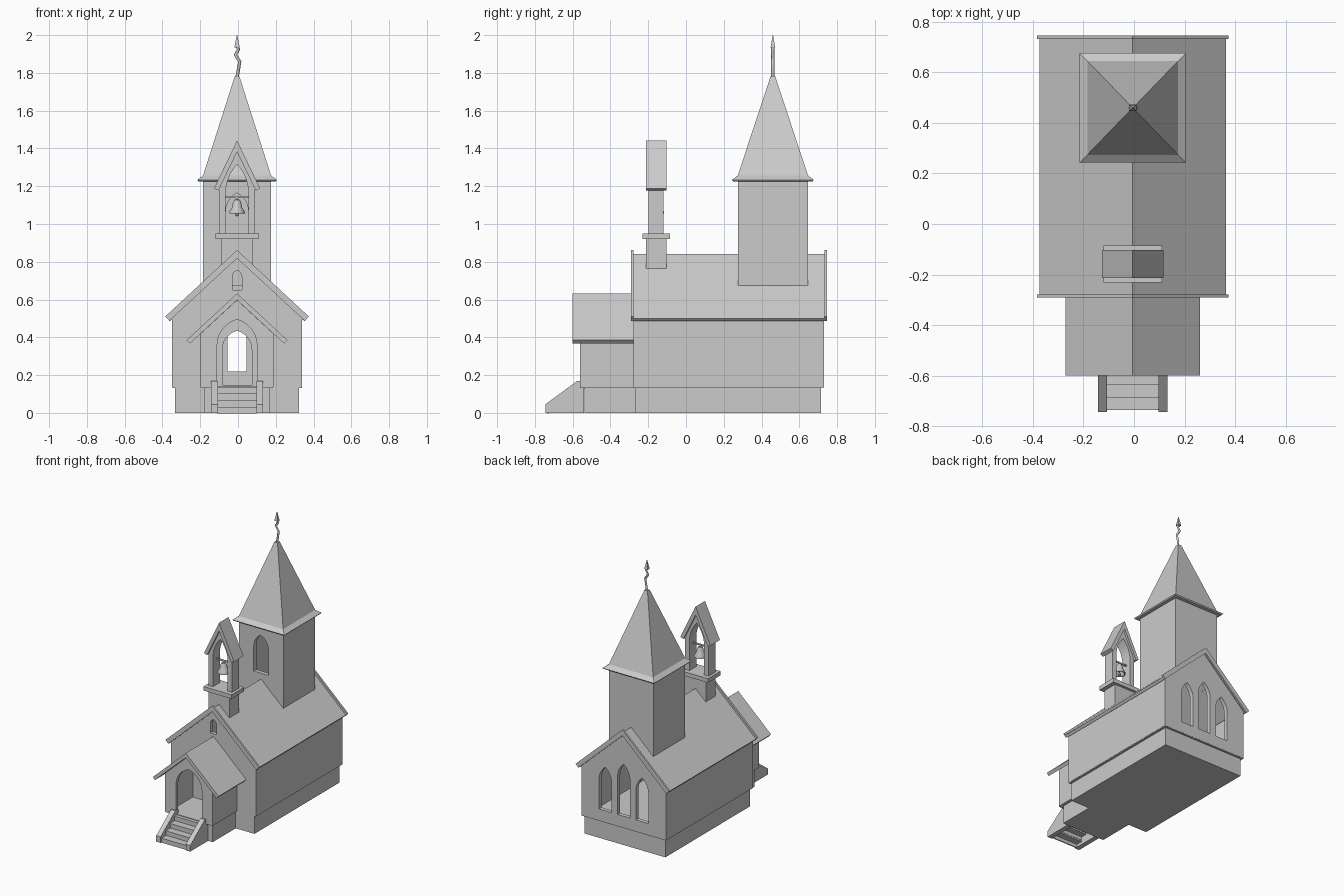
import bpy, bmesh, math
from mathutils import Vector

if "Cube" in bpy.data.objects:
    bpy.data.objects.remove(bpy.data.objects["Cube"])

CX = -0.005          # building centre line
FLOOR = 0.137


def finish(name, bm):
    bmesh.ops.remove_doubles(bm, verts=bm.verts, dist=1e-5)
    bmesh.ops.recalc_face_normals(bm, faces=bm.faces)
    me = bpy.data.meshes.new(name)
    bm.to_mesh(me)
    bm.free()
    ob = bpy.data.objects.new(name, me)
    bpy.context.collection.objects.link(ob)
    return ob


def prism(name, outline, a, b, holes=(), axis='y'):
    """Extrude an outline (with holes) along y (points are x,z) or x (points are y,z)."""
    at = (lambda p: (CX + p[0], a, p[1])) if axis == 'y' else (lambda p: (a, p[0], p[1]))
    n = Vector((0, 1, 0)) if axis == 'y' else Vector((1, 0, 0))
    bm = bmesh.new()
    edges = []
    for loop in [outline, *holes]:
        vs = [bm.verts.new(at(p)) for p in loop]
        edges += [bm.edges.new((vs[i - 1], vs[i])) for i in range(len(vs))]
    bmesh.ops.triangle_fill(bm, edges=edges, use_beauty=True, normal=n)
    ext = bmesh.ops.extrude_face_region(bm, geom=bm.faces[:], use_keep_orig=True)
    moved = [v for v in ext['geom'] if isinstance(v, bmesh.types.BMVert)]
    bmesh.ops.translate(bm, verts=moved, vec=n * (b - a))
    return finish(name, bm)


def frustum(name, cx, cy, z0, z1, bottom, top=None):
    """Box or tapered box given half sizes at the bottom and top."""
    bm = bmesh.new()
    rings = []
    for z, (hx, hy) in ((z0, bottom), (z1, top or bottom)):
        rings.append([bm.verts.new((cx + sx * hx, cy + sy * hy, z))
                      for sx, sy in ((-1, -1), (1, -1), (1, 1), (-1, 1))])
    bm.faces.new(rings[0])
    bm.faces.new(rings[1])
    for i in range(4):
        bm.faces.new((rings[0][i - 1], rings[0][i], rings[1][i], rings[1][i - 1]))
    return finish(name, bm)


def box(name, x0, x1, y0, y1, z0, z1):
    return frustum(name, (x0 + x1) / 2, (y0 + y1) / 2, z0, z1, ((x1 - x0) / 2, (y1 - y0) / 2))


def arch(c, w, z0, top, rise, n=6):
    """Pointed arch outline, half width w, from z0 up to top."""
    r = (w * w + rise * rise) / (2 * w)
    end = math.asin(min(1, rise / r))
    side = [(w - r + r * math.cos(end * i / n), top - rise + r * math.sin(end * i / n))
            for i in range(n + 1)]
    pts = [(w, z0)] + side + [(-x, z) for x, z in reversed(side[:-1])] + [(-w, z0)]
    return [(c + x, z) for x, z in pts]


def chevron(hw, apex, slope, t):
    """Roof cross-section with square-cut eaves."""
    k = math.hypot(1, slope)
    ze = apex - slope * hw
    xi, zi = hw - t * slope / k, ze - t / k
    return [(-hw, ze), (0, apex), (hw, ze), (xi, zi), (0, apex - t * k), (-xi, zi)]


def gable(hw, z0, apex, slope):
    ze = apex - slope * hw
    return [(-hw, z0), (hw, z0), (hw, ze), (0, apex), (-hw, ze)]


def lathe(name, profile, y):
    bm = bmesh.new()
    vs = [bm.verts.new((CX + r, y, z)) for r, z in profile]
    es = [bm.edges.new(p) for p in zip(vs, vs[1:])]
    bmesh.ops.spin(bm, geom=vs + es, cent=(CX, y, 0), axis=(0, 0, 1),
                   angle=math.tau, steps=16, use_duplicate=False)
    ob = finish(name, bm)
    bpy.ops.object.select_all(action='DESELECT')
    ob.select_set(True)
    bpy.context.view_layer.objects.active = ob
    bpy.ops.object.shade_smooth_by_angle(angle=math.radians(40))
    return ob


def side_walls(name, hw, y0, y1, z0, z1, t):
    for s, label in ((-1, 'left'), (1, 'right')):
        xs = sorted((CX + s * hw, CX + s * (hw - t)))
        box(f'{name}_{label}_wall', *xs, y0, y1, z0, z1)


# foundations
box('main_foundation', CX - .328, CX + .328, -.27, .715, 0, FLOOR)
box('porch_foundation', CX - .175, CX + .175, -.537, -.27, 0, FLOOR)
box('main_floor', CX - .343, CX + .343, -.277, .729, FLOOR - .004, FLOOR + .004)
box('porch_floor', CX - .19, CX + .19, -.562, -.277, FLOOR - .004, FLOOR + .004)

# nave: gable walls with openings, side walls, roof, gable trims
T = .03
nave = gable(.345, FLOOR, .815, .925)
prism('nave_front_wall', nave, -.278, -.278 + T,
      [arch(0, .078, FLOOR + .01, .435, .1), arch(0, .025, .65, .755, .035)])
prism('nave_back_wall', nave, .73 - T, .73,
      [arch(0, .05, .22, .60, .10)] + [arch(s * .15, .05, .22, .54, .10) for s in (-1, 1)])
side_walls('nave', .345, -.278 + T, .73 - T, FLOOR, .495, T)
prism('nave_roof', chevron(.369, .842, .925, .02), -.28, .735)
for label, y in (('front', -.292), ('back', .733)):
    prism(f'nave_{label}_gable_trim', chevron(.38, .862, .925, .032), y, y + .013)

# porch
prism('porch_front_wall', gable(.193, FLOOR, .597, .925), -.562, -.537,
      [arch(0, .106, FLOOR + .005, .495, .14)])
side_walls('porch', .193, -.537, -.278, FLOOR, .42, .025)
prism('porch_roof', chevron(.267, .632, .925, .025), -.60, -.278)

# stairs: sloping cheeks, treads and risers
cheek = [(-.745, 0), (-.745, .045), (-.575, .17), (-.54, .17), (-.54, 0)]
for s, label in ((-1, 'left'), (1, 'right')):
    x0, x1 = sorted((CX + s * .102, CX + s * .138))
    prism(f'stair_{label}_cheek', cheek, x0, x1, axis='x')
for i in range(4):
    y, z = -.737 + .05 * i, .032 + .035 * i
    box(f'stair_tread_{i + 1}', CX - .105, CX + .105, y, y + .06, z - .01, z)
    box(f'stair_riser_{i + 1}', CX - .105, CX + .105, y + .004, y + .012, z - .035, z - .01)

# tower
TY = .46
prism('tower_front_wall', [(-.181, .675), (.181, .675), (.181, 1.23), (-.181, 1.23)],
      TY - .185, TY - .155, [arch(0, .06, .885, 1.165, .10)])
box('tower_back_wall', CX - .181, CX + .181, TY + .155, TY + .185, .675, 1.23)
side_walls('tower', .181, TY - .155, TY + .155, .675, 1.23, .03)
frustum('tower_eave', CX, TY, 1.225, 1.233, (.205, .21), (.211, .217))
frustum('tower_eave_slope', CX, TY, 1.233, 1.257, (.211, .217), (.18, .186))
frustum('spire', CX, TY, 1.257, 1.78, (.18, .186), (.013, .013))

# zigzag spire rod with arrow tip
cu = bpy.data.curves.new('rod_path', 'CURVE')
cu.dimensions = '3D'
cu.bevel_depth, cu.bevel_resolution, cu.use_fill_caps = .009, 0, True
sp = cu.splines.new('POLY')
path = [(0, 1.775), (.014, 1.86), (-.009, 1.895), (.008, 1.925), (0, 1.945)]
sp.points.add(len(path) - 1)
for p, (x, z) in zip(sp.points, path):
    p.co = (CX + x, TY, z, 1)
tmp = bpy.data.objects.new('rod_tmp', cu)
bpy.context.collection.objects.link(tmp)
bpy.context.view_layer.update()
me = bpy.data.meshes.new_from_object(tmp.evaluated_get(bpy.context.evaluated_depsgraph_get()))
bpy.data.objects.remove(tmp)
bpy.context.collection.objects.link(bpy.data.objects.new('spire_rod', me))
frustum('spire_rod_tip', CX, TY, 1.935, 2.0, (.014, .012), (.001, .001))

# bell cote: pedestal, ledge, arched frame, steep roof
BY = -.158
frustum('bell_pedestal', CX, BY, .765, .92, (.084, .055))
frustum('bell_ledge', CX, BY, .92, .95, (.115, .073))
inner = arch(0, .06, .95, 1.315, .15)
prism('bell_frame', [(.095, .95), (.095, 1.185), (0, 1.385), (-.095, 1.185), (-.095, .95)]
      + inner[::-1], BY - .04, BY + .04)
prism('bell_roof', chevron(.122, 1.442, 2.08, .026), BY - .055, BY + .055)

# bell, clapper and hanging bar
lathe('bell', [(.0005, 1.132), (.015, 1.128), (.022, 1.112), (.027, 1.085), (.041, 1.066),
               (.041, 1.055), (.035, 1.055), (.022, 1.08), (.015, 1.115), (.0005, 1.12)], BY)
lathe('bell_clapper', [(.0005, 1.12), (.003, 1.12), (.003, 1.06), (.01, 1.054),
                       (.01, 1.046), (.0005, 1.04)], BY)
box('bell_hanger', CX - .006, CX + .006, BY - .006, BY + .006, 1.128, 1.145)
box('bell_bar', CX - .068, CX + .068, BY - .005, BY + .005, 1.137, 1.147)
